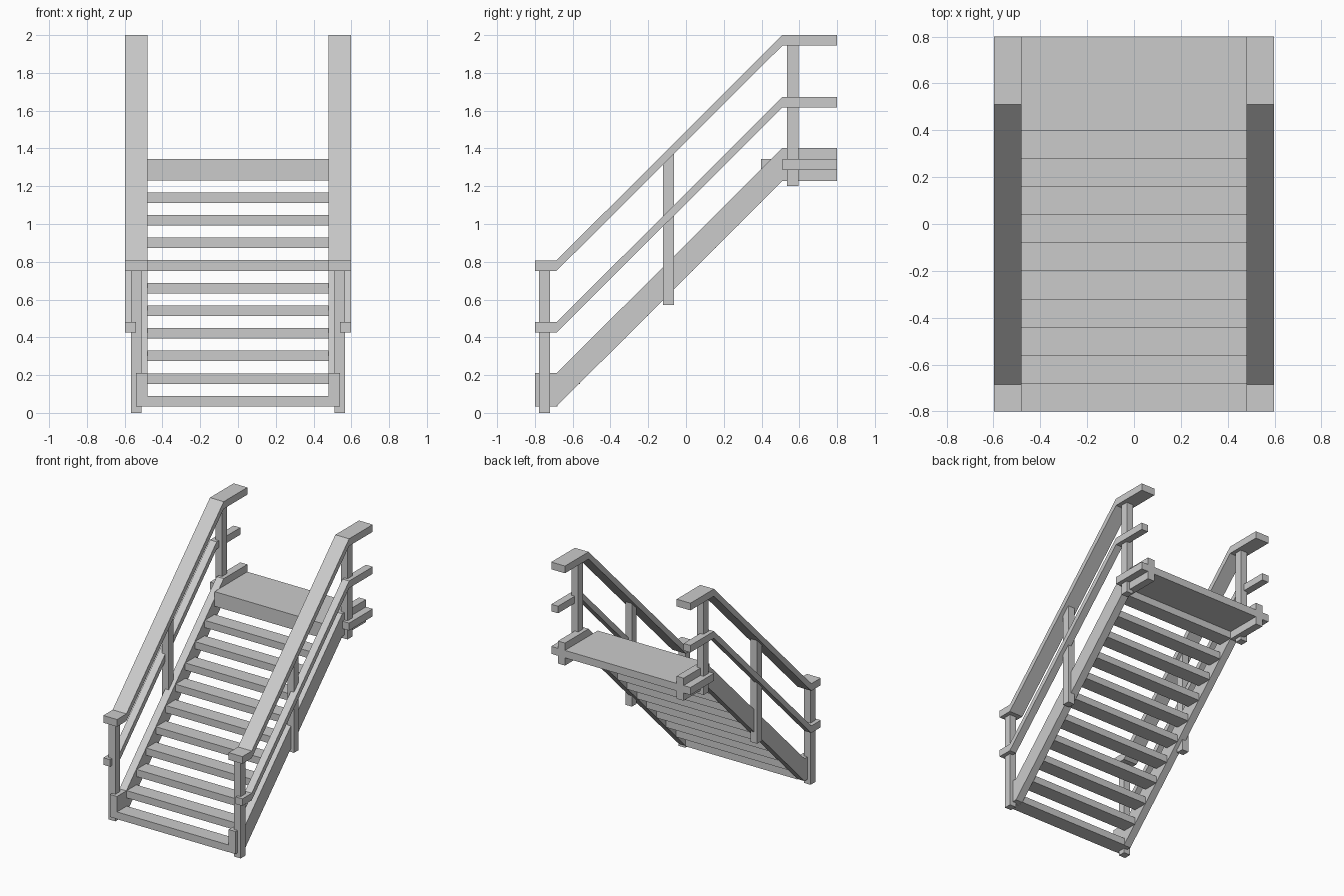
import bpy, bmesh

if "Cube" in bpy.data.objects:
    bpy.data.objects.remove(bpy.data.objects["Cube"])

Y0, Y1 = -0.685, 0.51      # where the slope starts and ends
RISE = 1.192               # height gained over the slope


def prism(name, profile, x0, x1, mirror=False):
    """Extrude a (y, z) profile from x0 to x1, optionally mirrored across x = 0."""
    bm = bmesh.new()
    face = bm.faces.new([bm.verts.new((x0, y, z)) for y, z in profile])
    ext = bmesh.ops.extrude_face_region(bm, geom=[face])
    verts = [v for v in ext["geom"] if isinstance(v, bmesh.types.BMVert)]
    bmesh.ops.translate(bm, verts=verts, vec=(x1 - x0, 0, 0))
    bmesh.ops.recalc_face_normals(bm, faces=bm.faces)
    mesh = bpy.data.meshes.new(name)
    bm.to_mesh(mesh)
    bm.free()
    obj = bpy.data.objects.new(name, mesh)
    bpy.context.collection.objects.link(obj)
    if mirror:
        obj.modifiers.new("Mirror", "MIRROR").use_axis[0] = True
    return obj


def rect(y0, y1, z0, z1):
    return [(y0, z0), (y1, z0), (y1, z1), (y0, z1)]


def sloped(z0, z1):
    """Flat - slope - flat band, z0..z1 at the foot."""
    pts = [(-0.8, 0), (Y0, 0), (Y1, RISE), (0.8, RISE)]
    return [(y, z + z0) for y, z in pts] + [(y, z + z1) for y, z in reversed(pts)]


def rail_under(y):
    return 0.752 + (y - Y0) * RISE / (Y1 - Y0)


# Side members running up the stair
prism("stringers", sloped(0.035, 0.21), 0.48, 0.54, True)
prism("middle_rails", sloped(0.425, 0.48), 0.54, 0.598, True)
prism("handrails", sloped(0.752, 0.808), 0.48, 0.598, True)

# Posts; the middle one is cut to the handrail slope
prism("bottom_posts", rect(-0.777, -0.72, 0, 0.752), 0.51, 0.567, True)
prism("middle_posts", [(-0.122, 0.57), (-0.064, 0.57),
                       (-0.064, rail_under(-0.064)), (-0.122, rail_under(-0.122))],
      0.51, 0.567, True)
prism("top_posts", rect(0.535, 0.595, 1.2, 1.944), 0.51, 0.567, True)

# Treads
STEP = 0.1197
for i in range(11):
    y, z = -0.8 + i * STEP, 0.034 + i * STEP
    prism(f"tread_{i + 1}", rect(y, y + STEP, z, z + 0.056), -0.48, 0.48)

# Landing board and its side ends outside the stringers
prism("landing", rect(-0.8 + 10 * STEP, 0.8, 1.287, 1.345), -0.48, 0.48)
prism("landing_ends", rect(Y1, 0.8, 1.287, 1.345), 0.54, 0.598, True)
